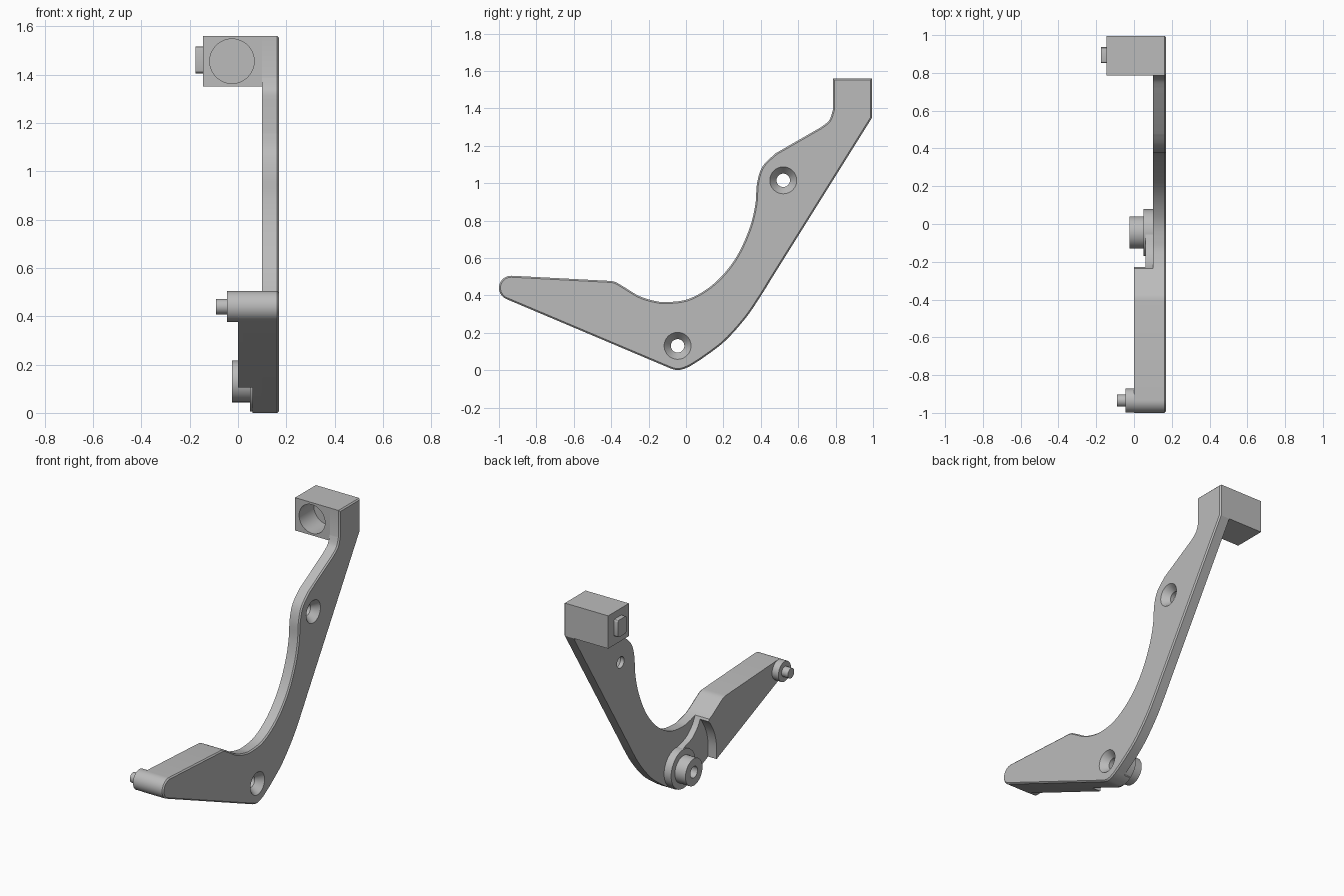
import bpy, bmesh, math
from mathutils import Vector

if "Cube" in bpy.data.objects:
    bpy.data.objects.remove(bpy.data.objects["Cube"])

grey = bpy.data.materials.new("plain grey")
grey.diffuse_color = (0.5, 0.5, 0.5, 1)
grey.use_nodes = True
grey.node_tree.nodes["Principled BSDF"].inputs["Base Color"].default_value = grey.diffuse_color


def loft(name, rings):
    """Solid along x from (x, [(y, z), ...]) rings with equal point counts."""
    bm = bmesh.new()
    loops = [[bm.verts.new((x, y, z)) for y, z in pts] for x, pts in rings]
    n = len(loops[0])
    for a, b in zip(loops, loops[1:]):
        for i in range(n):
            j = (i + 1) % n
            bm.faces.new((a[i], a[j], b[j], b[i]))
    bm.faces.new(loops[0])
    bm.faces.new(loops[-1])
    bmesh.ops.recalc_face_normals(bm, faces=bm.faces)
    me = bpy.data.meshes.new(name)
    bm.to_mesh(me)
    bm.free()
    ob = bpy.data.objects.new(name, me)
    bpy.context.collection.objects.link(ob)
    me.materials.append(grey)
    return ob


def circle(y, z, r, n=48):
    return [(y + r * math.cos(2 * math.pi * i / n), z + r * math.sin(2 * math.pi * i / n))
            for i in range(n)]


def curve(pts, steps=6):
    """Smooth curve through the points."""
    p = [Vector(q) for q in [pts[0]] + pts + [pts[-1]]]
    out = []
    for a, b, c, d in zip(p, p[1:], p[2:], p[3:]):
        for i in range(steps):
            t = i / steps
            v = 0.5 * (2 * b + (c - a) * t + (2 * a - 5 * b + 4 * c - d) * t * t
                       + (3 * b - a - 3 * c + d) * t ** 3)
            out.append((v.x, v.y))
    return out + [pts[-1]]


def inset(pts, d):
    """Offset a clockwise outline inwards."""
    out, n = [], len(pts)
    for i in range(n):
        a, b, c = (Vector(pts[(i + k) % n]) for k in (-1, 0, 1))
        u, v = (b - a).normalized(), (c - b).normalized()
        n1, n2 = Vector((u.y, -u.x)), Vector((v.y, -v.x))
        q = b + (n1 + n2) * d / (1 + n1.dot(n2))
        out.append((q.x, q.y))
    return out


def cut(ob, cutter):
    m = ob.modifiers.new("cut", 'BOOLEAN')
    m.operation, m.solver, m.object = 'DIFFERENCE', 'EXACT', cutter
    bpy.context.view_layer.objects.active = ob
    bpy.ops.object.modifier_apply(modifier=m.name)


# Side outline, clockwise from the top of the block end
tip = (-0.935, 0.44)
outline = [(0.785, 1.56), (0.995, 1.56), (0.995, 1.35)]
outline += curve([(0.45, 0.478), (0.40, 0.397), (0.32, 0.28), (0.21, 0.157), (0.10, 0.072), (0.02, 0.02)])
outline += curve([(-0.01, 0.007), (-0.045, 0.0), (-0.08, 0.008)], 4)
outline += [(tip[0] + 0.065 * math.cos(math.radians(a)), tip[1] + 0.065 * math.sin(math.radians(a)))
            for a in range(247, 86, -10)]
outline += curve([(-0.42, 0.478), (-0.38, 0.472), (-0.33, 0.444), (-0.25, 0.396), (-0.17, 0.371),
                  (-0.10, 0.364), (0.02, 0.383), (0.15, 0.463), (0.26, 0.59), (0.335, 0.745),
                  (0.37, 0.88), (0.38, 1.0), (0.41, 1.09), (0.48, 1.16)])
outline += curve([(0.72, 1.298), (0.765, 1.335), (0.785, 1.39)])

c = 0.008
body = loft("bracket_arm", [(0, outline), (0.17 - c, outline), (0.17, inset(outline, c))])

# Step cutters: leave a thick foot, a middle ledge round the pivot and a thin upper arm
foot_edge = curve([(-0.31, 0.1), (-0.308, 0.2), (-0.288, 0.28), (-0.25, 0.35), (-0.22, 0.385)])
ledge = [(-0.33, -0.1)] + foot_edge + [(-0.2, 0.45), (-0.2, 1.8), (1.2, 1.8), (1.2, -0.1)]
thin = curve([(-0.24, 0.42), (-0.235, 0.39), (-0.2, 0.33), (-0.14, 0.28), (-0.045, 0.25),
              (0.035, 0.215), (0.075, 0.13), (0.035, 0.05)])
thin += [(0.0, -0.1), (1.2, -0.1), (1.2, 1.8), (-0.24, 1.8)]
helpers = [loft("ledge_cutter", [(-0.1, ledge), (0.06, ledge)]),
           loft("thin_arm_cutter", [(-0.1, thin), (0.10, thin)])]

# Pivot flange and boss, tip boss and pin
pivot = (-0.045, 0.13)
flange = loft("pivot_flange", [(0.05, circle(*pivot, 0.124)), (0.102, circle(*pivot, 0.124))])
boss = loft("pivot_boss", [(-0.025, circle(*pivot, 0.086)), (0.052, circle(*pivot, 0.086))])
loft("tip_boss", [(-0.045, circle(*tip, 0.064)), (0.002, circle(*tip, 0.064))])
loft("tip_pin", [(-0.09, circle(*tip, 0.032)), (-0.043, circle(*tip, 0.032))])

# Top block with its rounded side key
square = [(0.785, 1.35), (0.785, 1.56), (0.995, 1.56), (0.995, 1.35)]
block = loft("top_block", [(-0.145, square), (0.102, square)])
key = [(0.895 + sy * 0.03 + 0.013 * math.cos(math.radians(a)),
        1.46 + sz * 0.042 + 0.013 * math.sin(math.radians(a)))
       for sy, sz, s in ((1, 1, 0), (-1, 1, 90), (-1, -1, 180), (1, -1, 270))
       for a in range(s, s + 91, 30)]
loft("block_key", [(-0.175, key), (-0.143, key)])

# Round pocket in the front of the block
pocket = loft("pocket_cutter", [(-0.15, circle(0, 0, 0.092)), (0.15, circle(0, 0, 0.092))])
pocket.rotation_euler = (0, 0, math.pi / 2)
pocket.location = (-0.025, 0.785, 1.455)
helpers.append(pocket)

# Countersunk screw holes
drills = []
for y, z in (pivot, (0.52, 1.015)):
    drills.append(loft("drill_cutter", [(-0.3, circle(y, z, 0.036)), (0.125, circle(y, z, 0.036)),
                                        (0.17, circle(y, z, 0.072)), (0.2, circle(y, z, 0.072))]))

bpy.context.view_layer.update()
for h in helpers[:2] + drills:
    cut(body, h)
for part in (flange, boss):
    cut(part, drills[0])
cut(block, pocket)
for h in helpers + drills:
    bpy.data.objects.remove(h)

# Smooth rounded surfaces, keep hard edges
for ob in bpy.context.collection.objects:
    ob.select_set(True)
bpy.context.view_layer.objects.active = body
bpy.ops.object.shade_smooth_by_angle(angle=math.radians(30))
